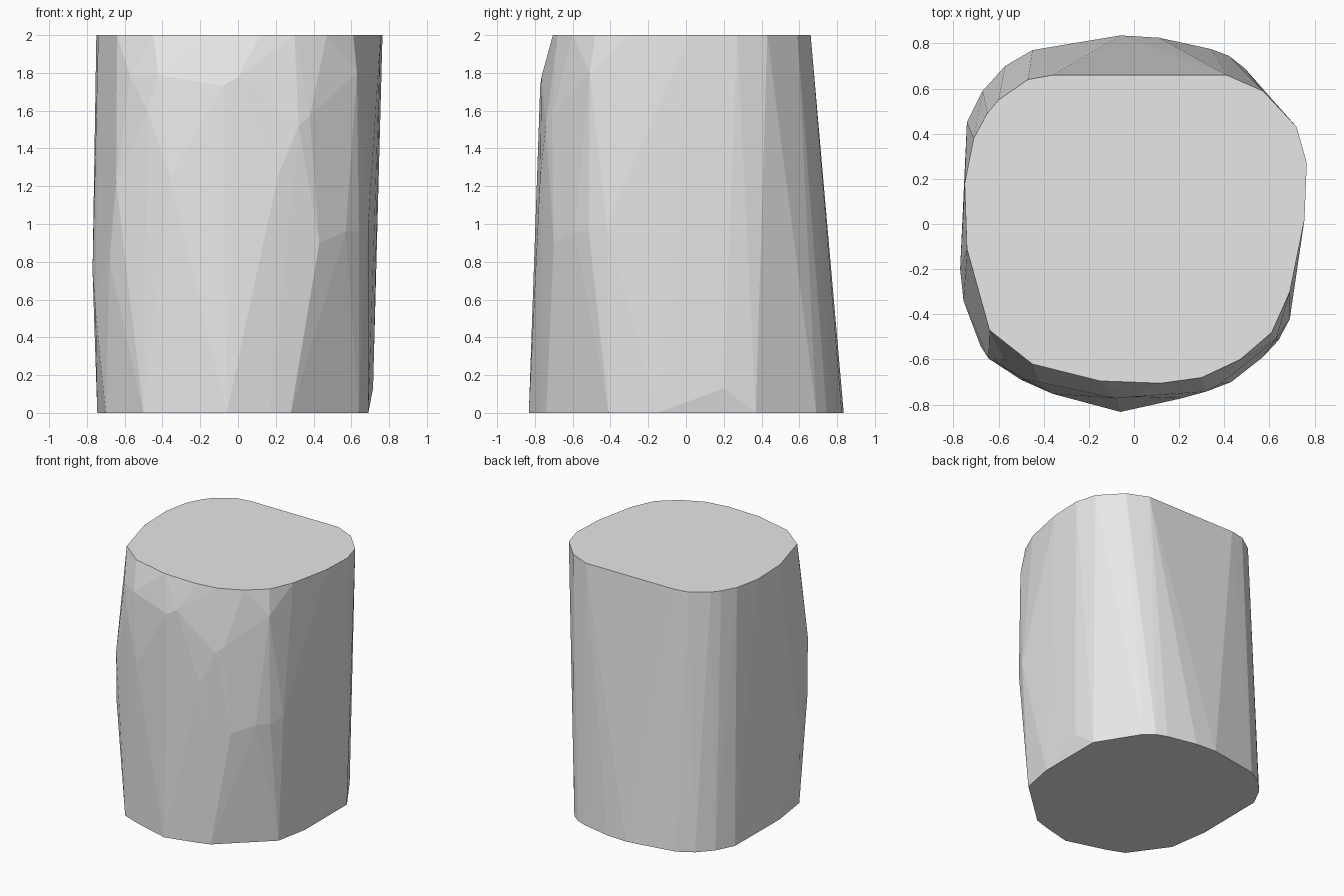
import bpy, bmesh

# outline of the flat top (z = 2)
top = [(-.36, .66), (.41, .66), (.57, .59), (.72, .43), (.765, .27), (.755, .02),
       (.69, -.30), (.61, -.48), (.47, -.60), (.30, -.68), (.12, -.705), (-.15, -.695),
       (-.45, -.62), (-.64, -.47), (-.74, -.11), (-.75, .18), (-.71, .38),
       (-.65, .49), (-.60, .55), (-.47, .64)]

# outline of the flat base (z = 0)
base = [(-.06, .835), (.11, .825), (.34, .775), (.42, .745), (.49, .69), (.69, .37),
        (.69, -.15), (.64, -.41), (.28, -.74), (.17, -.775), (-.06, -.832),
        (-.36, -.745), (-.50, -.69), (-.70, -.41), (-.745, -.10), (-.74, .45),
        (-.67, .59), (-.57, .70), (-.45, .77)]

# chipped corner points on the sides
chips = [(.43, -.70, .90), (.57, -.59, .96), (.64, -.515, .96), (.69, -.42, 1.0),
         (.715, .20, .13), (.63, -.51, 1.80), (.32, -.742, 1.52), (.38, -.71, 1.57),
         (.21, -.772, 1.25), (0, -.765, 1.78), (-.08, -.772, 1.73), (-.42, -.70, 1.79),
         (-.57, -.60, 1.78), (-.48, -.69, 1.60), (-.36, -.752, 1.25),
         (-.645, -.595, 1.22), (-.68, -.54, .80), (-.77, -.20, .75), (-.755, -.34, .55)]

# faceted block: convex hull of both outlines and the chips
bm = bmesh.new()
for p in [(x, y, 2) for x, y in top] + [(x, y, 0) for x, y in base] + chips:
    bm.verts.new(p)
hull = bmesh.ops.convex_hull(bm, input=bm.verts[:])
loose = [v for v in bm.verts if not v.link_faces]
bmesh.ops.delete(bm, geom=loose, context='VERTS')
bmesh.ops.dissolve_limit(bm, angle_limit=.01, verts=bm.verts[:], edges=bm.edges[:])
bmesh.ops.recalc_face_normals(bm, faces=bm.faces[:])

mesh = bpy.data.meshes.new("faceted_block")
bm.to_mesh(mesh)
bm.free()
block = bpy.data.objects.new("faceted_block", mesh)
bpy.context.collection.objects.link(block)

grey = bpy.data.materials.new("light_grey")
grey.diffuse_color = (.8, .8, .8, 1)
mesh.materials.append(grey)
